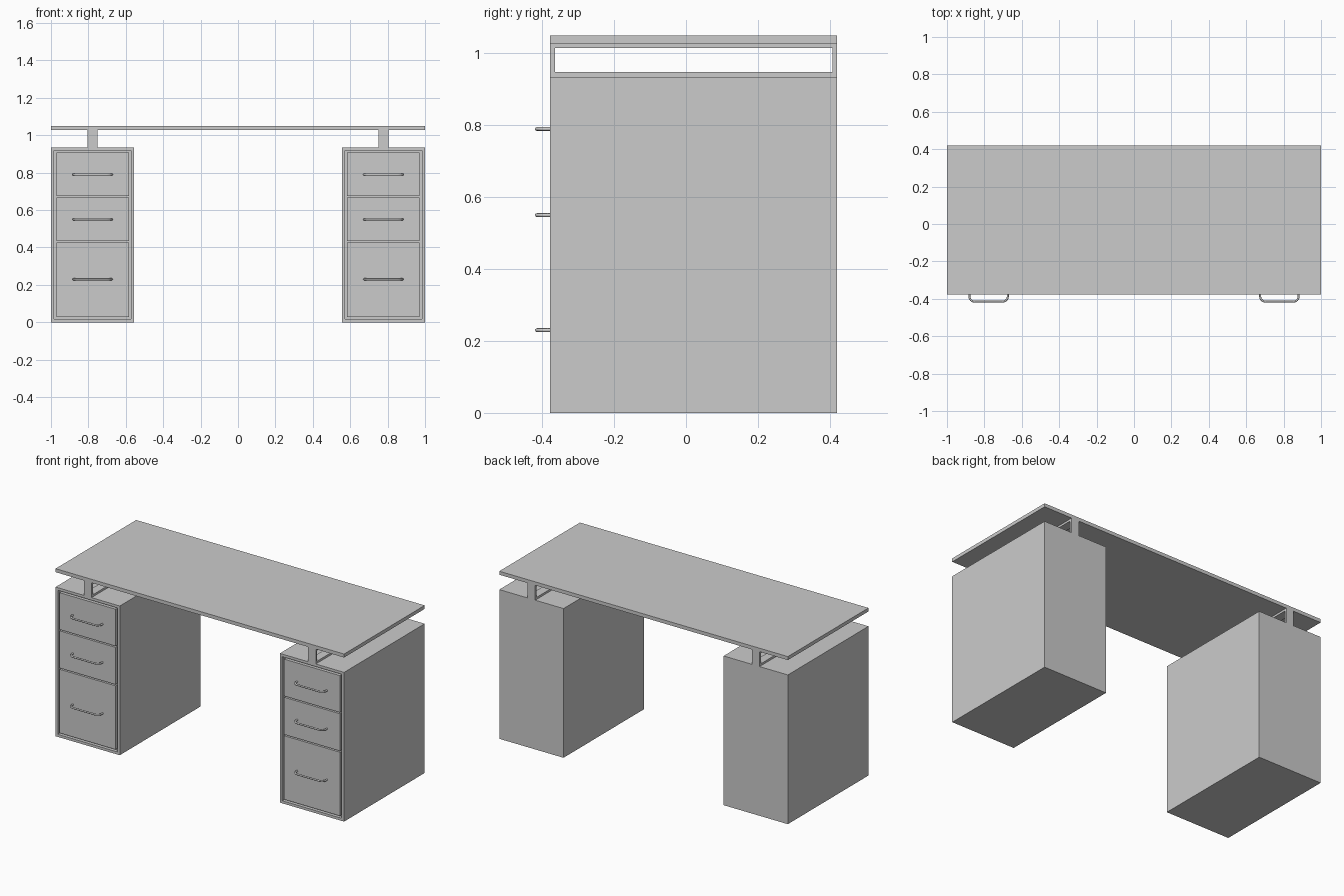
import bpy, bmesh, math
from mathutils import Matrix, Vector

default = bpy.data.objects.get("Cube")
if default:
    bpy.data.objects.remove(default, do_unlink=True)

grey = bpy.data.materials.new("light_grey")
grey.use_nodes = True
GREY = (0.6, 0.6, 0.6, 1)
grey.diffuse_color = GREY
grey.node_tree.nodes["Principled BSDF"].inputs["Base Color"].default_value = GREY

FRONT, BACK = -0.378, 0.42


def finish(name, bm):
    mesh = bpy.data.meshes.new(name)
    bm.to_mesh(mesh)
    bm.free()
    mesh.materials.append(grey)
    obj = bpy.data.objects.new(name, mesh)
    bpy.context.collection.objects.link(obj)
    return obj


def box_mesh(x, y, z):
    """Box from (min, max) pairs."""
    bm = bmesh.new()
    size = [b - a for a, b in (x, y, z)]
    mid = Vector([(a + b) / 2 for a, b in (x, y, z)])
    bmesh.ops.create_cube(bm, size=1, matrix=Matrix.Translation(mid) @ Matrix.Diagonal((*size, 1)))
    return bm


def box(name, x, y, z):
    return finish(name, box_mesh(x, y, z))


def cabinet(name, x):
    """Solid carcass with a shallow opening in its front."""
    bm = box_mesh(x, (FRONT, BACK), (0, 0.935))
    front = min(bm.faces, key=lambda f: f.calc_center_median().y)
    bmesh.ops.inset_region(bm, faces=[front], thickness=0.023)
    moved = bmesh.ops.extrude_face_region(bm, geom=[front])["geom"]
    bmesh.ops.delete(bm, geom=[front], context="FACES_ONLY")
    verts = [g for g in moved if isinstance(g, bmesh.types.BMVert)]
    bmesh.ops.translate(bm, verts=verts, vec=(0, 0.02, 0))
    bmesh.ops.recalc_face_normals(bm, faces=bm.faces)
    return finish(name, bm)


def handle(name, x, z):
    """Round bar bent into a bow, standing out from the drawer."""
    half, reach, bend, r = 0.103, 0.0365, 0.028, 0.0055
    side = [(half, 0.006)]
    for i in range(7):
        a = math.radians(15 * i)
        side.append((half - bend * (1 - math.cos(a)), -reach + bend * (1 - math.sin(a))))
    path = side + [(-u, v) for u, v in reversed(side)]
    curve = bpy.data.curves.new(name, "CURVE")
    curve.dimensions = "3D"
    curve.bevel_depth, curve.bevel_resolution = r, 2
    curve.use_fill_caps = True
    spline = curve.splines.new("POLY")
    spline.points.add(len(path) - 1)
    for p, (u, v) in zip(spline.points, path):
        p.co = (x + u, FRONT + v, z, 1)
    obj = bpy.data.objects.new(name, curve)
    bpy.context.collection.objects.link(obj)
    bpy.ops.object.select_all(action="DESELECT")
    obj.select_set(True)
    bpy.context.view_layer.objects.active = obj
    bpy.ops.object.convert(target="MESH")
    obj = bpy.context.object
    obj.data.materials.clear()
    obj.data.materials.append(grey)
    bpy.ops.object.shade_smooth_by_angle(angle=math.radians(50))


# Worktop
box("desk_top", (-1, 1), (FRONT, BACK), (1.028, 1.05))

# Drawer bottoms, tops and handle heights
drawers = {"lower": (0.028, 0.427, 0.23), "middle": (0.435, 0.668, 0.55), "upper": (0.676, 0.907, 0.79)}

for label, s in (("left", 1), ("right", -1)):
    mid = s * 0.7775
    cabinet(label + "_cabinet", (mid - 0.2225, mid + 0.2225))
    for level, (low, high, grip) in drawers.items():
        box(f"{label}_{level}_drawer", (mid - 0.194, mid + 0.194), (FRONT, FRONT + 0.021), (low, high))
        handle(f"{label}_{level}_handle", mid, grip)

    # Open rectangular frame carrying the worktop
    bar = (mid - 0.0265, mid + 0.0265)
    box(label + "_support_lower_rail", bar, (FRONT, BACK), (0.935, 0.948))
    box(label + "_support_upper_rail", bar, (FRONT, BACK), (1.015, 1.028))
    box(label + "_support_front_post", bar, (FRONT, FRONT + 0.013), (0.948, 1.015))
    box(label + "_support_back_post", bar, (BACK - 0.013, BACK), (0.948, 1.015))
